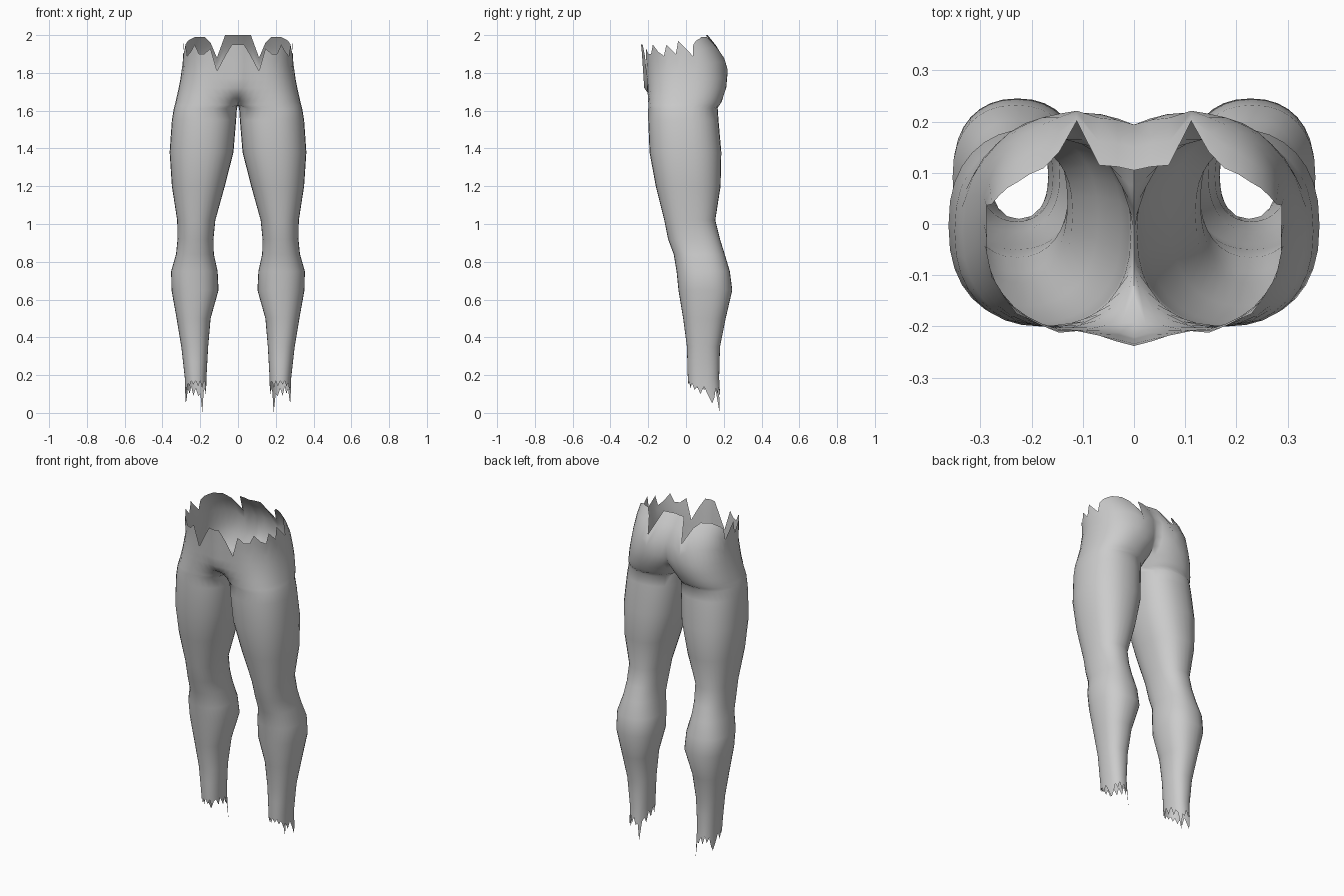
import bpy, bmesh, math

if "Cube" in bpy.data.objects:
    bpy.data.objects.remove(bpy.data.objects["Cube"])

SEGS, OUTER = 32, 24      # points per ring; the first 25 wrap the outside of the leg

# Half-body profile: height, inner x, outer x, front y, back y
PROFILE = [
    (0.00, .165, .280, .020, .190), (0.17, .168, .280, .010, .175),
    (0.35, .158, .300, .005, .180), (0.50, .145, .325, -.015, .210),
    (0.65, .103, .352, -.040, .245), (0.75, .108, .354, -.050, .232),
    (0.84, .128, .328, -.065, .205), (0.92, .130, .320, -.095, .180),
    (1.02, .120, .322, -.115, .155), (1.20, .070, .350, -.160, .183),
    (1.38, .024, .362, -.193, .187), (1.55, .010, .350, -.200, .172),
    (1.61, .006, .340, -.200, .168), (1.65, -.010, .330, -.200, .190),
    (1.72, -.060, .314, -.203, .213), (1.82, -.115, .295, -.210, .222),
    (1.90, -.120, .290, -.215, .195), (2.00, -.120, .285, -.225, .115)]

# Torn edge heights around the half ring, starting at the front middle
WAIST = [1.95, 1.95, 1.89, 1.81, 1.93, 1.90, 1.90, 1.95, 1.91, 1.89, 1.95, 1.90,
         1.97, 1.89, 1.95, 1.97, 1.98, 1.99, 1.99, 1.99, 1.96, 1.88, 2.0, 2.0, 2.0]
CUFF = [.16, .13, .17, .14, .17, .15, .17, .14, .16, .12, .14, .10, .14, .09, .05, .08,
        .13, .10, .14, .09, .13, .09, .10, .0, .11, .13, .10, .16, .12, .17, .13, .17]


def section(z):
    """Interpolate the profile at one height."""
    for a, b in zip(PROFILE, PROFILE[1:]):
        if z <= b[0]:
            f = (z - a[0]) / (b[0] - a[0])
            return [p + (q - p) * f for p, q in zip(a[1:], b[1:])]
    return PROFILE[-1][1:]


def signed_pow(v, e):
    return math.copysign(abs(v) ** e, v)


def ring_point(i, z):
    """Point i of the half-body ring; the pelvis is cut flat on the middle plane."""
    inner, outer, front, back = section(z)
    cx, rx = (inner + outer) / 2, (outer - inner) / 2
    cy, ry = (front + back) / 2, (back - front) / 2
    limit = math.radians(135)
    if inner < 0:
        limit = math.acos(-((cx / rx) ** (1 / 0.9)))

    def oval(t):
        x = cx + rx * signed_pow(math.cos(t), 0.9)
        y = cy + ry * signed_pow(math.sin(t), 0.85)
        # fill out the front middle of the pelvis
        if z > 1.61 and y < cy and x < cx:
            k = min(1, (z - 1.61) / 0.10) * (1 - max(x, 0) / cx)
            y += (front - 0.018 - y) * k
        return x, y

    if i <= OUTER:
        x, y = oval(-limit + 2 * limit * i / OUTER)
    else:
        f = (i - OUTER) / (SEGS - OUTER)
        if inner < 0:
            y0, y1 = oval(limit)[1], oval(-limit)[1]
            x, y = 0, y0 + (y1 - y0) * f
        else:
            x, y = oval(limit + (2 * math.pi - 2 * limit) * f)
    return (0 if abs(x) < 1e-4 else x, y, z)


def waist(i):
    return WAIST[i] if i <= OUTER else 1.95


# Ring heights: torn cuff, leg and hip rings, torn waist
rings = [[CUFF[i] for i in range(SEGS)]]
heights = [0.185, 0.27] + [p[0] for p in PROFILE[2:14]] + [1.63, 1.68, 1.72, 1.77]
for z in sorted(heights):
    rings.append([z] * SEGS)
for f in (0.4, 0.75, 1.0):
    rings.append([1.77 + (waist(i) - 1.77) * f for i in range(SEGS)])

bm = bmesh.new()
grid = [[bm.verts.new(ring_point(i, z)) for i, z in enumerate(r)] for r in rings]
for low, high in zip(grid, grid[1:]):
    for i in range(SEGS):
        j = (i + 1) % SEGS
        quad = (low[i], low[j], high[j], high[i])
        if any(v.co.x > 1e-4 for v in quad):      # leave the middle plane open
            bm.faces.new(quad)
loose = [v for v in bm.verts if not v.link_faces]
bmesh.ops.delete(bm, geom=loose, context='VERTS')

mesh = bpy.data.meshes.new("legs")
bm.to_mesh(mesh)
bm.free()
legs = bpy.data.objects.new("legs", mesh)
bpy.context.collection.objects.link(legs)

# Single plain grey
grey = bpy.data.materials.new("light grey")
grey.diffuse_color = (0.6, 0.6, 0.6, 1)
grey.use_nodes = True
grey.node_tree.nodes["Principled BSDF"].inputs["Base Color"].default_value = grey.diffuse_color
mesh.materials.append(grey)

# Other half, then smooth shading
mirror = legs.modifiers.new("mirror", 'MIRROR')
mirror.use_clip = True
mirror.merge_threshold = 0.0005
bpy.context.view_layer.objects.active = legs
legs.select_set(True)
bpy.ops.object.modifier_apply(modifier="mirror")
bpy.ops.object.shade_smooth_by_angle(angle=math.radians(60))
